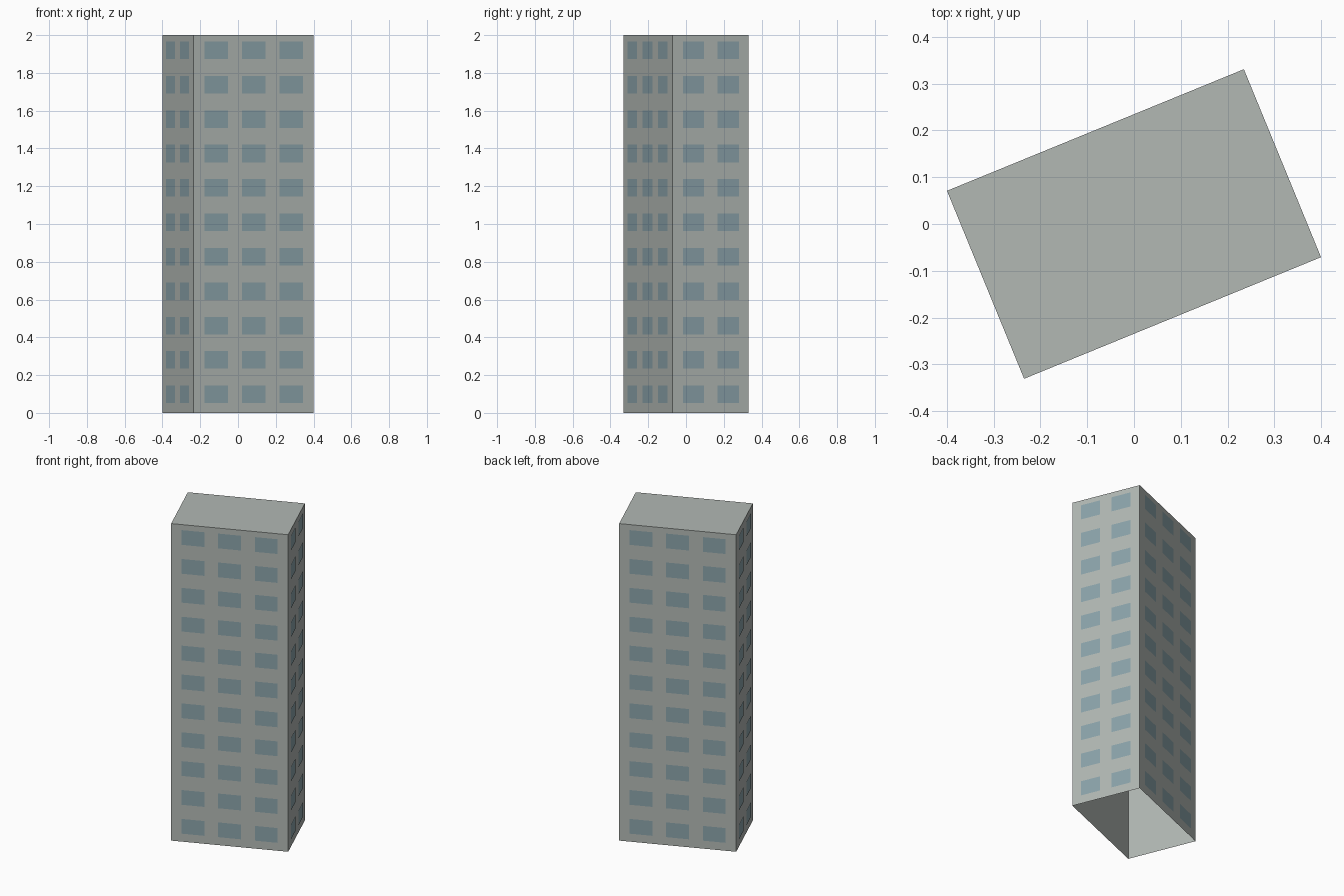
import bpy
import bmesh
from mathutils import Vector

if "Cube" in bpy.data.objects:
    bpy.data.objects.remove(bpy.data.objects["Cube"])

HEIGHT = 2.0
ROWS, PITCH, FIRST = 11, 0.1822, 0.098
HALF_H = 0.0465
OFFSET = 0.003  # how far the panes sit in front of the wall


def material(name, rgb):
    m = bpy.data.materials.new(name)
    m.diffuse_color = (*rgb, 1.0)
    m.use_nodes = True
    m.node_tree.nodes["Principled BSDF"].inputs["Base Color"].default_value = m.diffuse_color
    return m


concrete = material("grey concrete", (0.445, 0.479, 0.456))
glass = material("blue grey glass", (0.258, 0.367, 0.402))


def make_object(name, bm, mat):
    mesh = bpy.data.meshes.new(name)
    bm.to_mesh(mesh)
    bm.free()
    mesh.materials.append(mat)
    obj = bpy.data.objects.new(name, mesh)
    bpy.context.collection.objects.link(obj)
    return obj


# Footprint corners, counter-clockwise from above
corners = [Vector(p) for p in ((-0.235, -0.331, 0), (0.4, -0.071, 0),
                               (0.235, 0.331, 0), (-0.4, 0.071, 0))]
up = Vector((0, 0, 1))

# Tower shell: four walls and a flat roof, open underneath
bm = bmesh.new()
low = [bm.verts.new(c) for c in corners]
high = [bm.verts.new(c + up * HEIGHT) for c in corners]
for i in range(4):
    j = (i + 1) % 4
    bm.faces.new((low[i], low[j], high[j], high[i]))
bm.faces.new(high)
make_object("tower_walls", bm, concrete)

# Window columns as (centre, half width) fractions of the wall length
long_cols = [(0.187, 0.097), (0.5, 0.097), (0.813, 0.097)]
short_cols = [(0.272, 0.141), (0.728, 0.141)]

# Window panes on each wall
for i, wall in enumerate(("front", "right", "back", "left")):
    a, b = corners[i], corners[(i + 1) % 4]
    out = (b - a).cross(up).normalized() * OFFSET
    bm = bmesh.new()
    for row in range(ROWS):
        z = FIRST + row * PITCH
        for centre, half in (short_cols if i % 2 else long_cols):
            quad = [(-1, -1), (1, -1), (1, 1), (-1, 1)]
            bm.faces.new([bm.verts.new(a.lerp(b, centre + sx * half) + out
                                       + up * (z + sz * HALF_H))
                          for sx, sz in quad])
    make_object(wall + "_windows", bm, glass)
